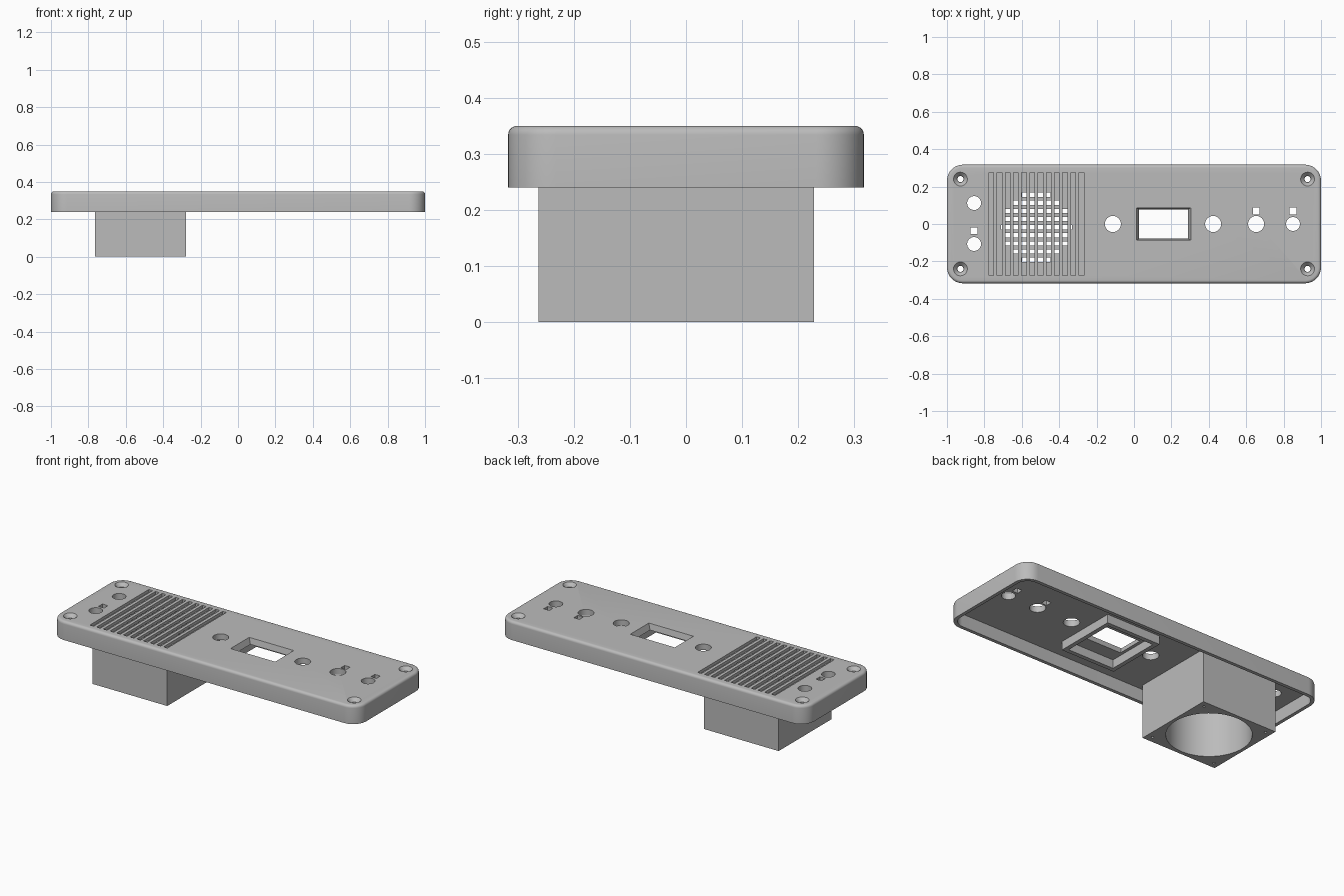
import bpy, bmesh, math
from mathutils import Matrix, Vector

cube = bpy.data.objects.get("Cube")
if cube:
    bpy.data.objects.remove(cube, do_unlink=True)

TOP, CEILING, RIM = 0.35, 0.315, 0.24
SPEAKER = (-0.522, -0.017)
WINDOW = (0.158, 0.0)

grey = bpy.data.materials.new("plain grey")
grey.use_nodes = True
colour = (0.5, 0.5, 0.5, 1)
grey.diffuse_color = colour
grey.node_tree.nodes["Principled BSDF"].inputs["Base Color"].default_value = colour


def make(name, bm):
    bmesh.ops.recalc_face_normals(bm, faces=bm.faces)
    mesh = bpy.data.meshes.new(name)
    bm.to_mesh(mesh)
    bm.free()
    mesh.materials.append(grey)
    obj = bpy.data.objects.new(name, mesh)
    bpy.context.collection.objects.link(obj)
    return obj


def block(name, x, y, z0, z1, w, d, base_scale=1.0):
    """Box centred on x, y; base_scale narrows its lower end."""
    bm = bmesh.new()
    bmesh.ops.create_cube(bm, size=1)
    for v in bm.verts:
        s = base_scale if v.co.z < 0 else 1
        v.co = Vector((x + v.co.x * w * s, y + v.co.y * d * s, z1 if v.co.z > 0 else z0))
    return make(name, bm)


def cylinder(name, x, y, z0, z1, r0, r1=None, sides=48):
    bm = bmesh.new()
    bmesh.ops.create_cone(bm, cap_ends=True, segments=sides, radius1=r0,
                          radius2=r0 if r1 is None else r1, depth=z1 - z0,
                          matrix=Matrix.Translation((x, y, (z0 + z1) / 2)))
    return make(name, bm)


def rounded_slab(name, hx, hy, z0, z1, radius, fillet=0):
    bm = bmesh.new()
    bmesh.ops.create_cube(bm, size=1)
    for v in bm.verts:
        v.co = Vector((v.co.x * 2 * hx, v.co.y * 2 * hy, z1 if v.co.z > 0 else z0))
    upright = [e for e in bm.edges if abs(e.verts[0].co.z - e.verts[1].co.z) > 0.01]
    bmesh.ops.bevel(bm, geom=upright, offset=radius, segments=12, profile=0.5, affect='EDGES')
    if fillet:
        rim = [e for e in bm.edges if all(abs(v.co.z - z1) < 1e-5 for v in e.verts)]
        bmesh.ops.bevel(bm, geom=rim, offset=fillet, segments=5, profile=0.5, affect='EDGES')
    return make(name, bm)


def carve(obj, cutters):
    """Cut all cutters from the part, then discard them."""
    for cutter in cutters:
        mod = obj.modifiers.new("cut", 'BOOLEAN')
        mod.operation, mod.solver, mod.object = 'DIFFERENCE', 'EXACT', cutter
    graph = bpy.context.evaluated_depsgraph_get()
    mesh = bpy.data.meshes.new_from_object(obj.evaluated_get(graph))
    obj.modifiers.clear()
    obj.data = mesh
    for cutter in cutters:
        bpy.data.objects.remove(cutter, do_unlink=True)


# Hollow face plate
plate = rounded_slab("face_plate", 1.0, 0.317, RIM, TOP, 0.085, 0.016)
cuts = [rounded_slab("cavity", 0.98, 0.297, RIM - 0.05, CEILING, 0.065)]

# Control holes and indicator holes
for x, y, r in [(-0.855, 0.112, 0.037), (-0.855, -0.107, 0.037), (-0.113, 0, 0.043),
                (0.423, 0, 0.043), (0.653, 0, 0.043), (0.85, 0, 0.037)]:
    cuts.append(cylinder("control_hole", x, y, 0.28, 0.4, r))
for x, y in [(-0.855, -0.036), (0.653, 0.07), (0.85, 0.07)]:
    cuts.append(block("indicator_hole", x, y, 0.28, 0.4, 0.036, 0.036))

# Countersunk screw holes in the corners
for sx in (-1, 1):
    for sy in (-1, 1):
        x, y = sx * 0.928, sy * 0.24
        cuts.append(cylinder("screw_hole", x, y, 0.28, 0.4, 0.016, sides=32))
        cuts.append(cylinder("countersink", x, y, TOP - 0.021, TOP + 0.001, 0.018, 0.038, 32))

# Tapered display window
cuts.append(block("window", *WINDOW, CEILING - 0.001, TOP + 0.001, 0.292, 0.174, 0.9))

# Grille: long slots above, crossing slots below inside the speaker circle
MID = 0.333
for i in range(12):
    x = SPEAKER[0] + (i - 5.5) * 0.0438
    cuts.append(block("long_slot", x, 0, MID, TOP + 0.01, 0.025, 0.55))
for i in range(-4, 5):
    dy = i * 0.0435
    chord = 2 * math.sqrt(0.19 ** 2 - dy ** 2)
    cuts.append(block("cross_slot", SPEAKER[0], SPEAKER[1] + dy, CEILING - 0.01, MID + 0.002,
                      chord, 0.023))
carve(plate, cuts)

# Speaker housing with round bore and pilot holes
box = block("speaker_housing", *SPEAKER, 0, CEILING + 0.003, 0.487, 0.491)
cuts = [cylinder("bore", *SPEAKER, -0.05, 0.4, 0.224, sides=96)]
for sx in (-1, 1):
    for sy in (-1, 1):
        cuts.append(cylinder("pilot", SPEAKER[0] + sx * 0.208, SPEAKER[1] + sy * 0.208,
                             -0.02, 0.08, 0.007, sides=16))
carve(box, cuts)

# Display frame under the window
frame = block("display_frame", *WINDOW, 0.265, CEILING + 0.003, 0.35, 0.37)
carve(frame, [block("pocket", *WINDOW, 0.2, 0.4, 0.3, 0.32)])

# Smooth the curved faces, keep hard edges
bpy.ops.object.select_all(action='DESELECT')
for obj in (plate, box, frame):
    obj.select_set(True)
    bpy.context.view_layer.objects.active = obj
bpy.ops.object.shade_smooth_by_angle(angle=math.radians(30))
